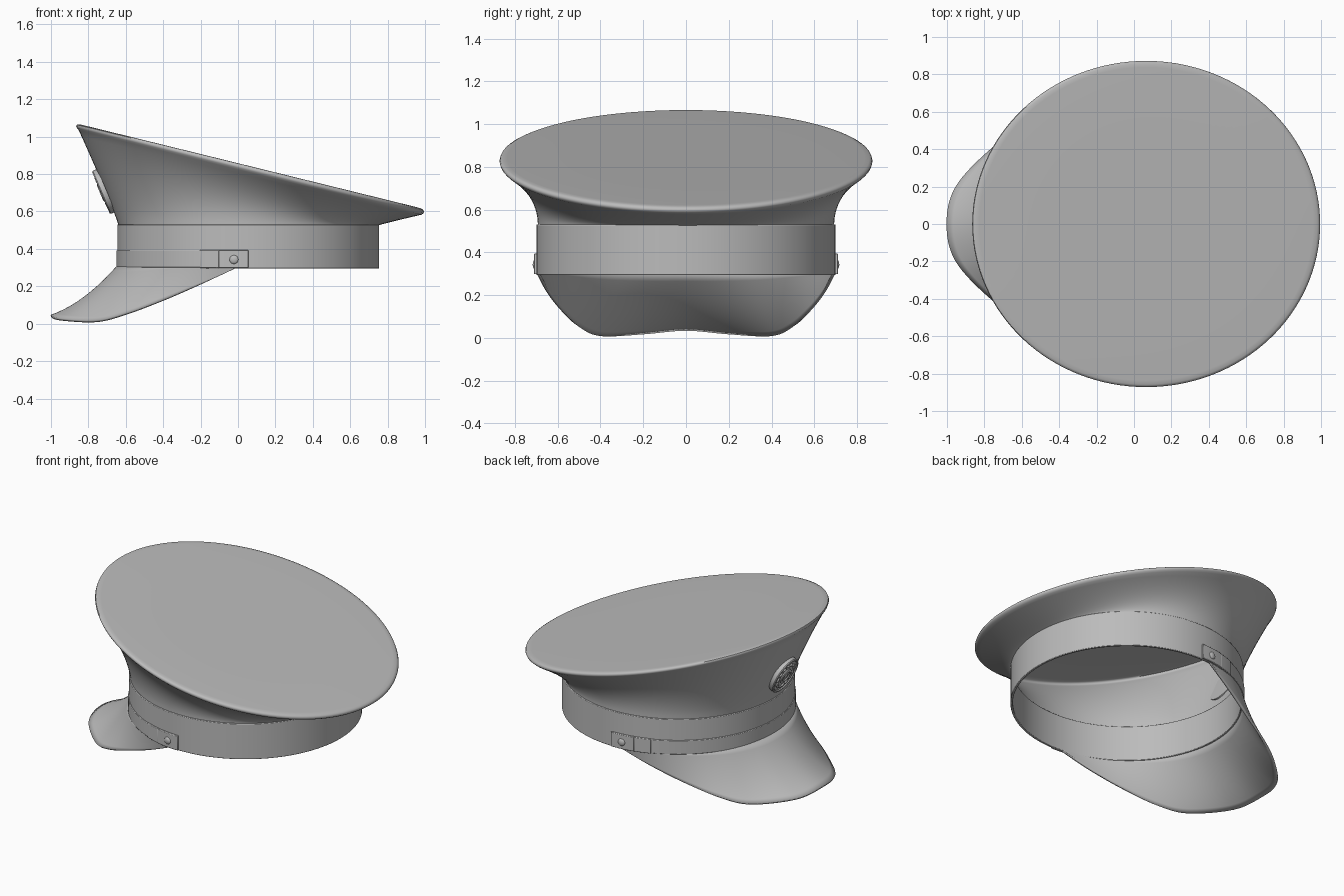
import bpy, bmesh
from math import sin, cos, pi, radians, atan2, hypot
from mathutils import Matrix, Vector

if "Cube" in bpy.data.objects:
    bpy.data.objects.remove(bpy.data.objects["Cube"])

grey = bpy.data.materials.new("plain_grey")
grey.use_nodes = True
grey.diffuse_color = (0.5, 0.5, 0.5, 1)
grey.node_tree.nodes["Principled BSDF"].inputs["Base Color"].default_value = (0.5, 0.5, 0.5, 1)

CX, R = 0.055, 0.70          # centre and radius of the head band


def finish(name, bm, matrix=None, angle=35):
    bmesh.ops.recalc_face_normals(bm, faces=bm.faces)
    me = bpy.data.meshes.new(name)
    bm.to_mesh(me)
    bm.free()
    ob = bpy.data.objects.new(name, me)
    bpy.context.collection.objects.link(ob)
    me.materials.append(grey)
    if matrix:
        ob.matrix_world = matrix
    bpy.ops.object.select_all(action="DESELECT")
    ob.select_set(True)
    bpy.context.view_layer.objects.active = ob
    bpy.ops.object.shade_smooth_by_angle(angle=radians(angle))
    return ob


def loft(bm, rings, closed):
    rows = [[bm.verts.new(p) for p in ring] for ring in rings]
    n = len(rows[0])
    for a, b in zip(rows, rows[1:]):
        for i in range(n if closed else n - 1):
            j = (i + 1) % n
            bm.faces.new((a[i], a[j], b[j], b[i]))
    return rows


def arc_piece(name, a0, a1, z0, z1, r_in, r_out, steps):
    """Curved bar following the band; angles in degrees measured from the peak."""
    full = a1 - a0 >= 360
    bm = bmesh.new()
    section = [(r_in, z0), (r_out, z0), (r_out, z1), (r_in, z1)]
    count = steps if full else steps + 1
    rows = []
    for i in range(count):
        a = radians(a0 + (a1 - a0) * i / steps)
        rows.append([(CX - r * cos(a), r * sin(a), z) for r, z in section])
    if full:
        rows.append(rows[0])
    ends = loft(bm, rows, True)
    if full:
        bmesh.ops.remove_doubles(bm, verts=bm.verts, dist=1e-5)
    else:
        bm.faces.new(ends[0])
        bm.faces.new(ends[-1])
    ob = finish(name, bm)
    bev = ob.modifiers.new("soft_edges", "BEVEL")
    bev.width, bev.segments = 0.003, 2
    return ob


# Head band, chin strap and its keepers
arc_piece("head_band", 0, 360, 0.295, 0.53, 0.685, R, 128)
arc_piece("chin_strap", -77, 77, 0.30, 0.392, 0.695, 0.705, 60)
for side, s in (("left", 1), ("right", -1)):
    for part, a0, a1, r in (("strap_keeper", 68.6, 77.2, 0.709), ("strap_tab", 77.2, 90, 0.711)):
        lo, hi = sorted((s * a0, s * a1))
        arc_piece(f"{part}_{side}", lo, hi, 0.298, 0.394, 0.695, r, 6)
    a = radians(s * 83.8)
    out = Vector((-cos(a), sin(a), 0))
    bm = bmesh.new()
    bmesh.ops.create_uvsphere(bm, u_segments=20, v_segments=12, radius=0.024)
    bmesh.ops.scale(bm, verts=bm.verts, vec=(1, 1, 0.5))
    spot = Vector((CX, 0, 0.343)) + out * 0.709
    finish(f"strap_button_{side}", bm,
           Matrix.Translation(spot) @ out.to_track_quat("Z", "Y").to_matrix().to_4x4())

# Crown: flares from the band to a tilted oval rim
N = 128
TX, RX, RY = 0.065, 0.93, 0.872


def rim(a, scale, drop):
    x = TX - RX * scale * cos(a)
    return Vector((x, RY * scale * sin(a), 0.842 - 0.246 * (x - TX) - drop))


angles = [2 * pi * i / N for i in range(N)]
rings = []
for k in range(15):
    t = k / 14
    ring = []
    for a in angles:
        base = Vector((CX - 0.693 * cos(a), 0.693 * sin(a), 0.525))
        top = rim(a, 0.985, 0.034)
        p = base.lerp(top, t ** (1.08 + 1.0 * sin(a) ** 2))
        p.z = base.z + (top.z - base.z) * t
        ring.append(p)
    rings.append(ring)
for scale, drop in ((0.996, 0.024), (1.0, 0.015), (0.996, 0.006), (0.984, 0.001), (0.96, 0), (0.6, 0), (0.2, 0)):
    rings.append([rim(a, scale, drop) for a in angles])
bm = bmesh.new()
rows = loft(bm, rings, True)
bm.faces.new(rows[-1])
finish("crown", bm, angle=50)

# Peak: edge curve lofted back to the lower edge of the band
half = [(-1, 0, 0.035), (-0.95, 0.2, 0.018), (-0.76, 0.4, 0.008), (-0.6, 0.5, 0.047),
        (-0.4, 0.577, 0.12), (-0.2, 0.642, 0.205), (-0.01, 0.69, 0.293)]
edge = [Vector((x, -y, z)) for x, y, z in half[:0:-1]] + [Vector(p) for p in half]
edge = [2 * edge[0] - edge[1]] + edge + [2 * edge[-1] - edge[-2]]
outline = []
for p0, p1, p2, p3 in zip(edge, edge[1:], edge[2:], edge[3:]):
    for k in range(8):
        t = k / 8
        outline.append(0.5 * (2 * p1 + (p2 - p0) * t + (2 * p0 - 5 * p1 + 4 * p2 - p3) * t * t
                              + (3 * p1 - p0 - 3 * p2 + p3) * t ** 3))
outline.append(edge[-2])
rings = []
for k in range(11):
    t = k / 10
    ring = []
    for p in outline:
        a = atan2(p.y, CX - p.x)
        inner = Vector((CX - 0.693 * cos(a), 0.693 * sin(a), 0.305))
        q = inner.lerp(p, t)
        q.z -= 0.4 * t * (1 - t) * max(hypot(p.x - CX, p.y) - 0.693, 0)
        ring.append(q + Vector((0, 0, 0.005)))
    rings.append(ring)
bm = bmesh.new()
loft(bm, rings, False)
peak = finish("peak", bm, angle=50)
sol = peak.modifiers.new("thickness", "SOLIDIFY")
sol.thickness, sol.offset = 0.014, 0

# Front badge: oval plate, raised border, leaf wreath and centre boss
badge = Matrix(((0, -0.39, -0.92, -0.722), (-1, 0, 0, 0), (0, 0.92, -0.39, 0.705), (0, 0, 0, 1)))
BW, BH = 0.115, 0.125


def oval(name, profile, matrix):
    bm = bmesh.new()
    rows = loft(bm, [[(BW * s * cos(a), BH * s * sin(a), z) for a in angles[::2]]
                     for s, z in profile], True)
    bm.faces.new(rows[0])
    bm.faces.new(rows[-1])
    finish(name, bm, matrix)


oval("badge_plate", ((1, -0.02), (1, 0.006), (0.96, 0.012), (0.9, 0.012), (0.86, 0.005)), badge)
oval("badge_boss", ((0.42, 0), (0.42, 0.012), (0.36, 0.017), (0.28, 0.017), (0.24, 0.011)), badge)
bm = bmesh.new()
for i in range(14):
    a = radians(-80 + 160 * (i % 7) / 6)
    s = 1 if i < 7 else -1
    place = (Matrix.Translation((s * BW * 0.65 * cos(a), BH * 0.65 * sin(a), 0.006))
             @ Matrix.Rotation(s * (a + 0.4), 4, "Z") @ Matrix.Diagonal((0.009, 0.02, 0.008, 1)))
    bmesh.ops.create_uvsphere(bm, u_segments=10, v_segments=6, radius=1, matrix=place)
finish("badge_wreath", bm, badge)
bm = bmesh.new()
bmesh.ops.create_uvsphere(bm, u_segments=16, v_segments=8, radius=0.02,
                          matrix=badge @ Matrix.Translation((0, 0, 0.006)) @ Matrix.Diagonal((1, 1, 0.5, 1)))
finish("badge_stud", bm)
